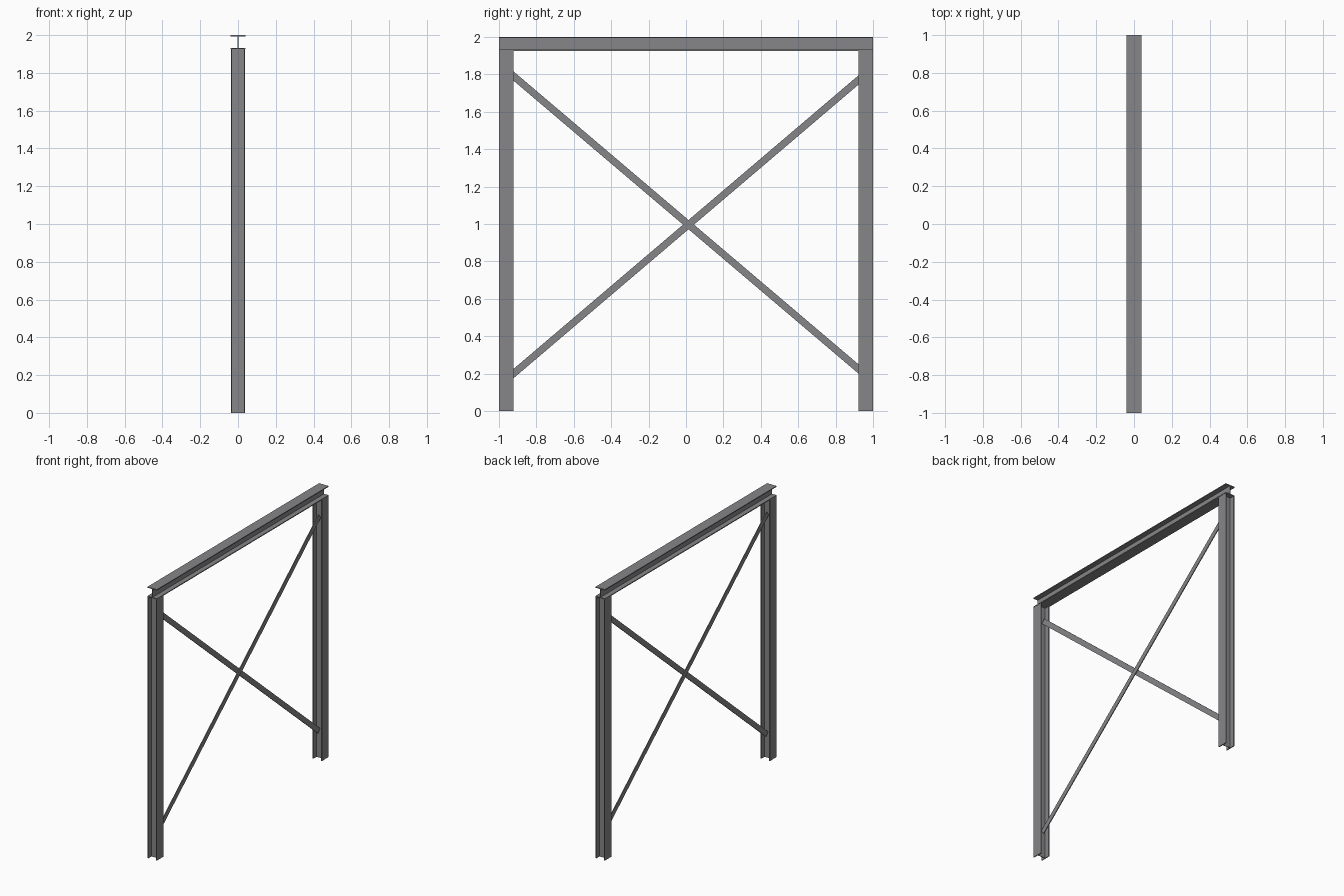
import bpy, bmesh, math
from mathutils import Matrix, Vector

if "Cube" in bpy.data.objects:
    bpy.data.objects.remove(bpy.data.objects["Cube"])

steel = bpy.data.materials.new("steel grey")
steel.diffuse_color = (0.24, 0.24, 0.25, 1)
steel.use_nodes = True
steel.node_tree.nodes["Principled BSDF"].inputs["Base Color"].default_value = steel.diffuse_color

W, D, TF, TW = 0.077, 0.074, 0.0065, 0.004   # section width, depth, flange, web


def extrude(name, outline, length, matrix):
    """Extrude a 2D outline along local z, then place it."""
    bm = bmesh.new()
    face = bm.faces.new([bm.verts.new((u, v, 0)) for u, v in outline])
    top = bmesh.ops.extrude_face_region(bm, geom=[face])["geom"]
    bmesh.ops.translate(bm, vec=(0, 0, length),
                        verts=[g for g in top if isinstance(g, bmesh.types.BMVert)])
    bm.transform(matrix)
    bmesh.ops.recalc_face_normals(bm, faces=bm.faces)
    mesh = bpy.data.meshes.new(name)
    bm.to_mesh(mesh)
    bm.free()
    mesh.materials.append(steel)
    obj = bpy.data.objects.new(name, mesh)
    bpy.context.collection.objects.link(obj)
    return obj


# I-section: flanges lie across u, depth along v
quarter = [(TW / 2, 0), (TW / 2, D / 2 - TF), (W / 2, D / 2 - TF), (W / 2, D / 2)]
right = [(u, -v) for u, v in quarter[:0:-1]] + quarter[1:]
i_section = right + [(-u, v) for u, v in right[::-1]]

# Columns: flanges face sideways (x)
for name, y in (("front_column", -1 + W / 2), ("back_column", 1 - W / 2)):
    extrude(name, i_section, 2 - D,
            Matrix.Translation((0, y, 0)) @ Matrix.Rotation(math.pi / 2, 4, 'Z'))

# Top beam: runs along y with flanges level
extrude("top_beam", i_section, 2,
        Matrix.Translation((0, 1, 2 - D / 2)) @ Matrix.Rotation(math.pi / 2, 4, 'X'))

# Crossed flat braces, back to back, ending inside the columns
BW, BT, Y = 0.038, 0.006, 0.945
flat = [(-BT / 2, -BW / 2), (BT / 2, -BW / 2), (BT / 2, BW / 2), (-BT / 2, BW / 2)]
for name, x, z_mid, slope in (("rising_brace", BT / 2, 0.985, 0.851),
                              ("falling_brace", -BT / 2, 1.008, -0.849)):
    a = Vector((x, -Y, z_mid - slope * Y))
    along = Vector((0, 1, slope)).normalized()
    side = Vector((1, 0, 0))
    rot = Matrix((side, along.cross(side), along)).transposed().to_4x4()
    extrude(name, flat, 2 * Y * math.hypot(1, slope), Matrix.Translation(a) @ rot)
